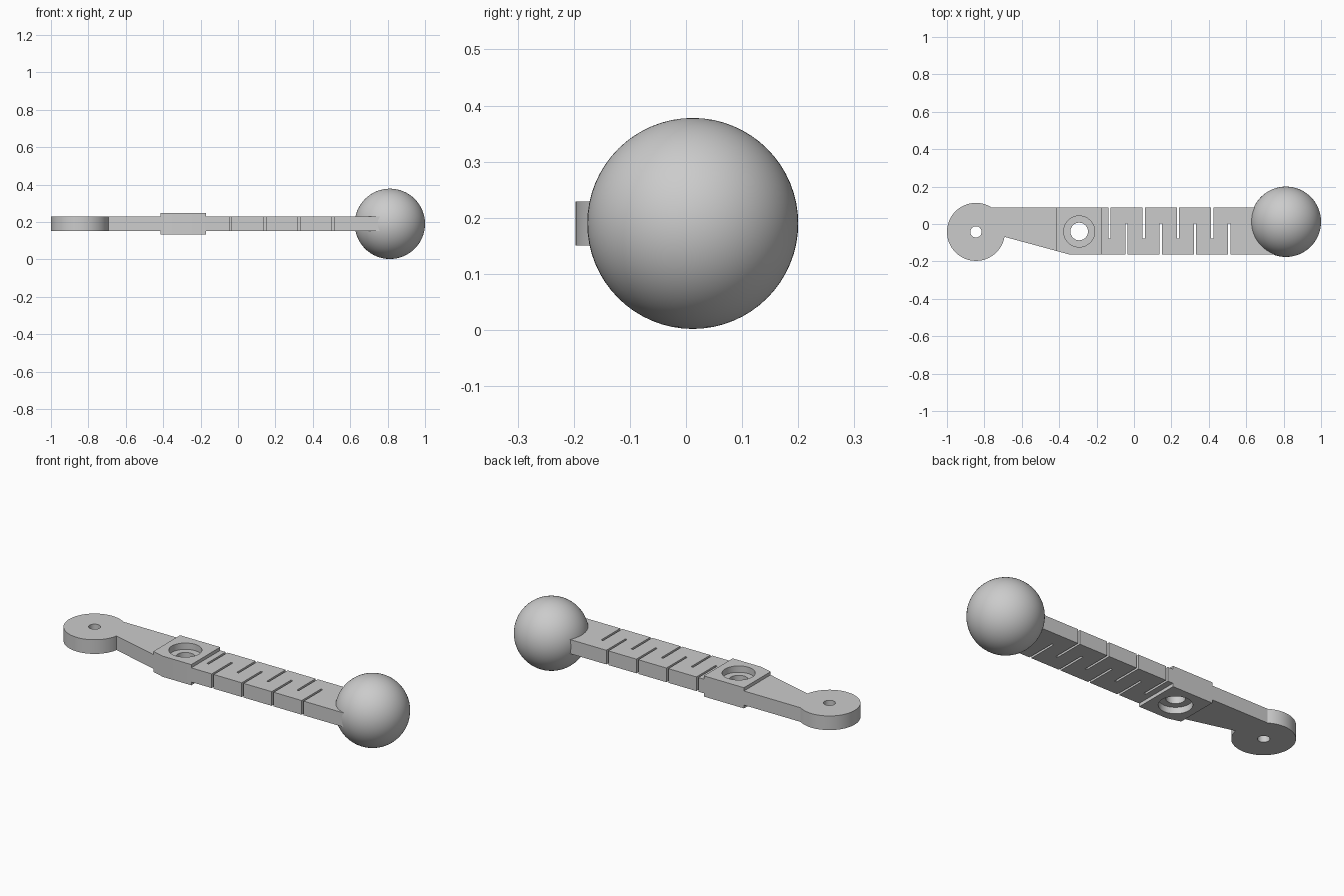
import bpy, bmesh
from mathutils import Matrix

if "Cube" in bpy.data.objects:
    bpy.data.objects.remove(bpy.data.objects["Cube"])

MID = 0.19                    # height of the arm's centre plane
THIN, THICK = 0.078, 0.114    # plate and pad thicknesses
BACK, FRONT = 0.088, -0.164   # long edges of the beam

grey = bpy.data.materials.new("grey")
grey.use_nodes = True
grey.diffuse_color = (0.6, 0.6, 0.6, 1)
grey.node_tree.nodes["Principled BSDF"].inputs["Base Color"].default_value = (0.6, 0.6, 0.6, 1)


def add_object(name, bm):
    bmesh.ops.recalc_face_normals(bm, faces=bm.faces)
    mesh = bpy.data.meshes.new(name)
    bm.to_mesh(mesh)
    bm.free()
    mesh.materials.append(grey)
    obj = bpy.data.objects.new(name, mesh)
    bpy.context.collection.objects.link(obj)
    return obj


def plate(name, outline, thickness):
    bm = bmesh.new()
    face = bm.faces.new([bm.verts.new((x, y, MID - thickness / 2)) for x, y in outline])
    top = bmesh.ops.extrude_face_region(bm, geom=[face])["geom"]
    verts = [v for v in top if isinstance(v, bmesh.types.BMVert)]
    bmesh.ops.translate(bm, verts=verts, vec=(0, 0, thickness))
    return add_object(name, bm)


def cylinder(name, x, y, radius, depth, z=MID):
    bm = bmesh.new()
    bmesh.ops.create_cone(bm, cap_ends=True, segments=64, radius1=radius, radius2=radius,
                          depth=depth, matrix=Matrix.Translation((x, y, z)))
    return add_object(name, bm)


def select(obj):
    bpy.ops.object.select_all(action='DESELECT')
    obj.select_set(True)
    bpy.context.view_layer.objects.active = obj


def combine(obj, other, operation):
    mod = obj.modifiers.new(operation.title(), 'BOOLEAN')
    mod.operation, mod.solver, mod.object = operation, 'EXACT', other
    select(obj)
    bpy.ops.object.modifier_apply(modifier=mod.name)
    bpy.data.objects.remove(other)


# Round pivot end with its tapering neck
neck = plate("pivot_arm", [(-0.765, 0.088), (-0.765, -0.049), (-0.415, -0.144),
                           (-0.415, BACK)], THIN)
combine(neck, cylinder("pivot_disc", -0.845, -0.042, 0.155, THIN), 'UNION')
combine(neck, cylinder("pivot_hole", -0.845, -0.042, 0.03, 1), 'DIFFERENCE')

# Thicker pad with a bolt hole recessed on both sides
pad = plate("bolt_pad", [(-0.415, BACK), (-0.415, -0.144), (-0.342, FRONT),
                         (-0.17, FRONT), (-0.17, BACK)], THICK)
combine(pad, cylinder("bolt_hole", -0.293, -0.04, 0.047, 1), 'DIFFERENCE')
for side in (-1, 1):
    recess = cylinder("bolt_recess", -0.293, -0.04, 0.083, 0.07, MID + side * THICK / 2)
    combine(pad, recess, 'DIFFERENCE')

# Beam with flexing slots cut alternately from its two edges
PITCH, FIRST, HALF = 0.0915, -0.131, 0.006


def slots(start, edge, depth):
    points = []
    for i in range(4):
        x = start + 2 * PITCH * i
        points += [(x - HALF, edge), (x - HALF, depth), (x + HALF, depth), (x + HALF, edge)]
    return points


outline = [(-0.17, FRONT)] + slots(FIRST + PITCH, FRONT, 0.003)
outline += [(0.8, FRONT), (0.8, BACK)] + slots(FIRST, BACK, -0.077)[::-1]
outline += [(-0.17, BACK)]
plate("slotted_beam", outline, THIN)

# Ball at the end of the beam
bm = bmesh.new()
bmesh.ops.create_uvsphere(bm, u_segments=64, v_segments=32, radius=0.188,
                          matrix=Matrix.Translation((0.812, 0.012, MID)))
ball = add_object("ball_end", bm)

for obj in (neck, pad, ball):
    select(obj)
    bpy.ops.object.shade_smooth_by_angle()
